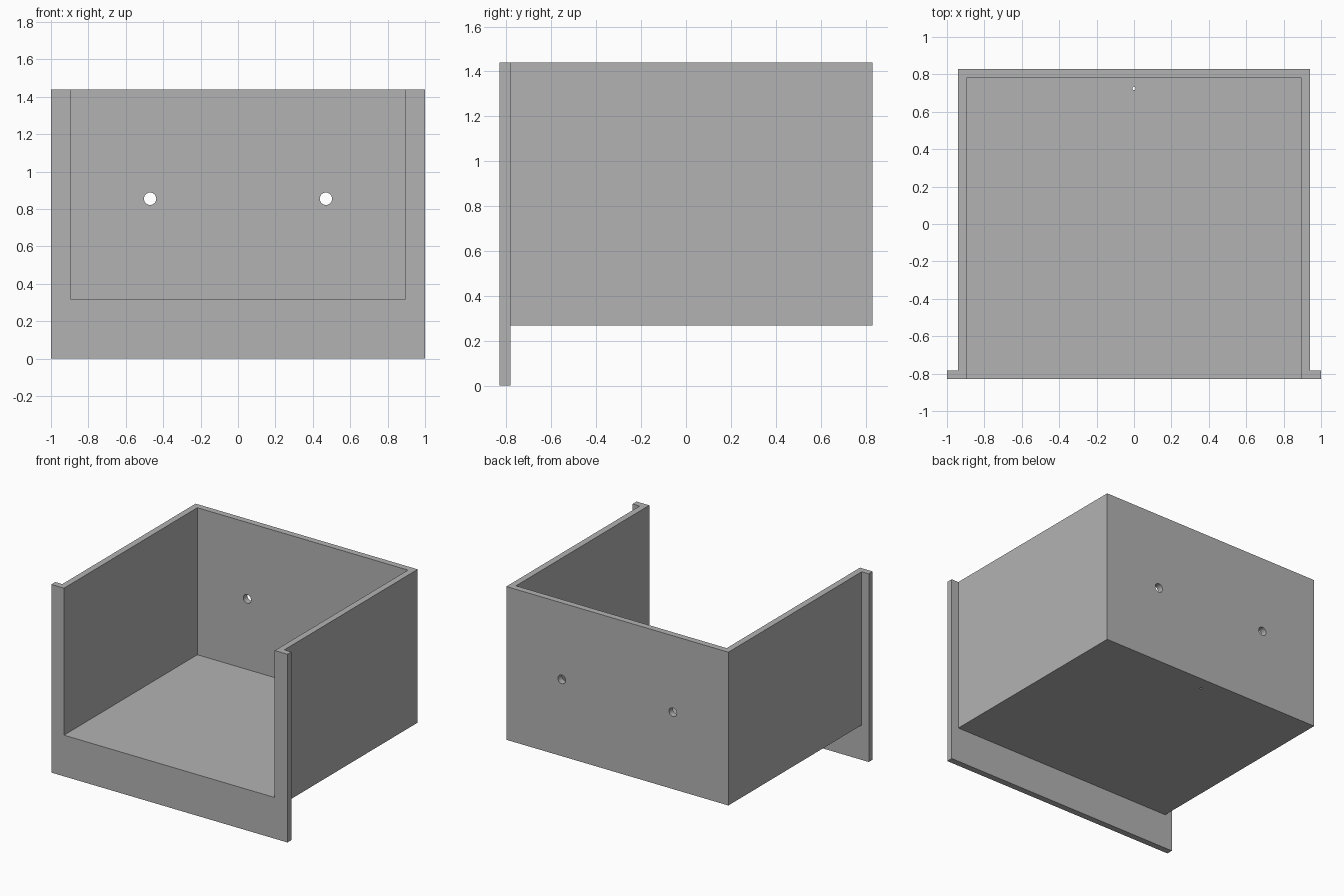
import bpy
import math

if "Cube" in bpy.data.objects:
    bpy.data.objects.remove(bpy.data.objects["Cube"], do_unlink=True)

# Overall dimensions
WALL = 0.048
HALF_W, HALF_D, TOP = 0.94, 0.83, 1.44
BASE = 0.267

grey = bpy.data.materials.new("plain_grey")
grey.use_nodes = True
colour = (0.45, 0.45, 0.45, 1)
grey.diffuse_color = colour
grey.node_tree.nodes["Principled BSDF"].inputs["Base Color"].default_value = colour


def block(name, low, high):
    """Axis-aligned box between two corners."""
    bpy.ops.mesh.primitive_cube_add(size=1)
    ob = bpy.context.object
    ob.name = name
    for v in ob.data.vertices:
        v.co = [h if c > 0 else l for c, l, h in zip(v.co, low, high)]
    ob.data.materials.append(grey)
    return ob


def drill(name, radius, location, tilt=0):
    """Round cutter for a hole through one wall."""
    bpy.ops.mesh.primitive_cylinder_add(
        vertices=32, radius=radius, depth=WALL * 4,
        location=location, rotation=(tilt, 0, 0))
    ob = bpy.context.object
    ob.name = name
    ob.data.materials.append(grey)
    return ob


def combine(target, tool, operation):
    mod = target.modifiers.new(operation.lower(), "BOOLEAN")
    mod.operation, mod.solver, mod.object = operation, "EXACT", tool
    bpy.context.view_layer.objects.active = target
    bpy.ops.object.modifier_apply(modifier=mod.name)
    bpy.data.objects.remove(tool, do_unlink=True)


# Tray body with a wider front flange that hangs below the floor
tray = block("open_tray", (-HALF_W, -HALF_D, BASE), (HALF_W, HALF_D, TOP))
flange = block("front_flange", (-1, -HALF_D, 0), (1, -HALF_D + WALL, TOP))
combine(tray, flange, "UNION")

# Cavity open to the front and the top
inner = HALF_W - WALL
cavity = block("cavity", (-inner, -HALF_D - 1, BASE + WALL),
               (inner, HALF_D - WALL, TOP + 1))
combine(tray, cavity, "DIFFERENCE")

# Two screw holes in the back wall and a pinhole in the floor
for side in (-1, 1):
    hole = drill("back_hole", 0.033, (side * 0.47, HALF_D - WALL / 2, 0.855), math.pi / 2)
    combine(tray, hole, "DIFFERENCE")
combine(tray, drill("floor_hole", 0.009, (0, 0.725, BASE + WALL / 2)), "DIFFERENCE")

tray.select_set(True)
bpy.ops.object.shade_smooth_by_angle(angle=math.radians(30))
